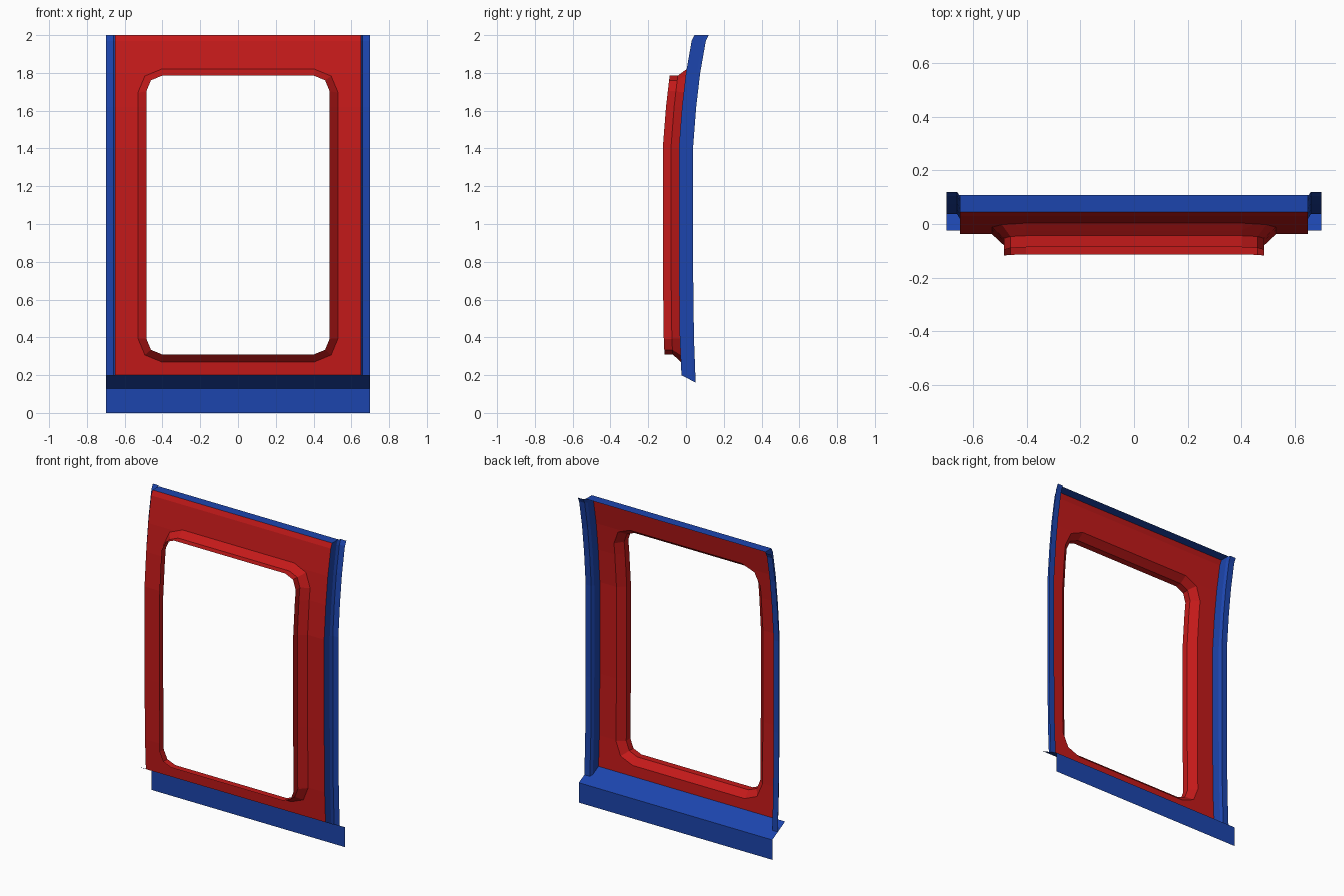
import bpy, bmesh

if "Cube" in bpy.data.objects:
    bpy.data.objects.remove(bpy.data.objects["Cube"])

# Side curvature of the whole wall: (z, y) breakpoints
CURVE = [(0.2, -0.024), (0.4, -0.033), (0.8, -0.038), (1.4, -0.038),
         (1.62, -0.021), (1.8, 0.0), (1.97, 0.03), (2.0, 0.045)]


def curve_y(z):
    if z <= CURVE[0][0]:
        return CURVE[0][1]
    for (z0, y0), (z1, y1) in zip(CURVE, CURVE[1:]):
        if z <= z1:
            return y0 + (y1 - y0) * (z - z0) / (z1 - z0)
    return CURVE[-1][1]


def material(name, color):
    m = bpy.data.materials.new(name)
    m.diffuse_color = color
    m.use_nodes = True
    m.node_tree.nodes["Principled BSDF"].inputs["Base Color"].default_value = m.diffuse_color
    return m


RED = material("red_paint", (0.55, 0.01, 0.01, 1))
BLUE = material("blue_paint", (0.012, 0.06, 0.42, 1))


def sheet(name, rows, mat, closed=False, bend=False):
    """Skin consecutive rows of points with quads, then follow the wall curve."""
    bm = bmesh.new()
    rows = [[bm.verts.new(p) for p in row] for row in rows]
    n = len(rows[0])
    for a, b in zip(rows, rows[1:]):
        for i in range(n if closed else n - 1):
            j = (i + 1) % n
            bm.faces.new((a[i], a[j], b[j], b[i]))
    if bend:
        for z, _ in CURVE[1:-1]:
            bmesh.ops.bisect_plane(bm, geom=bm.verts[:] + bm.edges[:] + bm.faces[:],
                                   plane_co=(0, 0, z), plane_no=(0, 0, 1))
        for v in bm.verts:
            v.co.y += curve_y(v.co.z)
    me = bpy.data.meshes.new(name)
    bm.to_mesh(me)
    bm.free()
    me.materials.append(mat)
    ob = bpy.data.objects.new(name, me)
    bpy.context.collection.objects.link(ob)
    return ob


def ring(x, z0, z1, r, y, cut=0.293):
    """Rectangle loop with three points per corner, counter-clockwise from the front."""
    k = r * cut
    return [(x, y, z1 - r), (x - k, y, z1 - k), (x - r, y, z1),
            (r - x, y, z1), (k - x, y, z1 - k), (-x, y, z1 - r),
            (-x, y, z0 + r), (k - x, y, z0 + k), (r - x, y, z0),
            (x - r, y, z0), (x - k, y, z0 + k), (x, y, z0 + r)]


# Red panel with bevelled, protruding window surround
sheet("window_panel", [
    ring(0.65, 0.2, 2.0, 0.25, 0, cut=0),
    ring(0.53, 0.27, 1.82, 0.125, 0),
    ring(0.485, 0.31, 1.785, 0.082, -0.042),
    ring(0.485, 0.31, 1.785, 0.082, -0.085)], RED, closed=True, bend=True)

# Blue stepped side trims, lower ends resting on the sloped sill
profile = [(0.65, 0), (0.65, 0.058), (0.66, 0.075), (0.7, 0.075)]
trim = sheet("side_trim", [[(x, y, 0.2 - 0.53 * y) for x, y in profile],
                           [(x, y, 2.0) for x, y in profile]], BLUE, bend=True)
trim.modifiers.new("mirror", 'MIRROR').use_axis[0] = True

# Blue flange folded back along the top edge
sheet("top_flange", [[(-0.65, y, 2.0), (0.65, y, 2.0)] for y in (0.045, 0.108)], BLUE)

# Blue sill: slope going back, then a vertical skirt to the floor
sheet("lower_sill", [[(-0.7, y, z), (0.7, y, z)]
                     for y, z in ((0.108, 0), (0.108, 0.13), (-0.024, 0.2))], BLUE)
